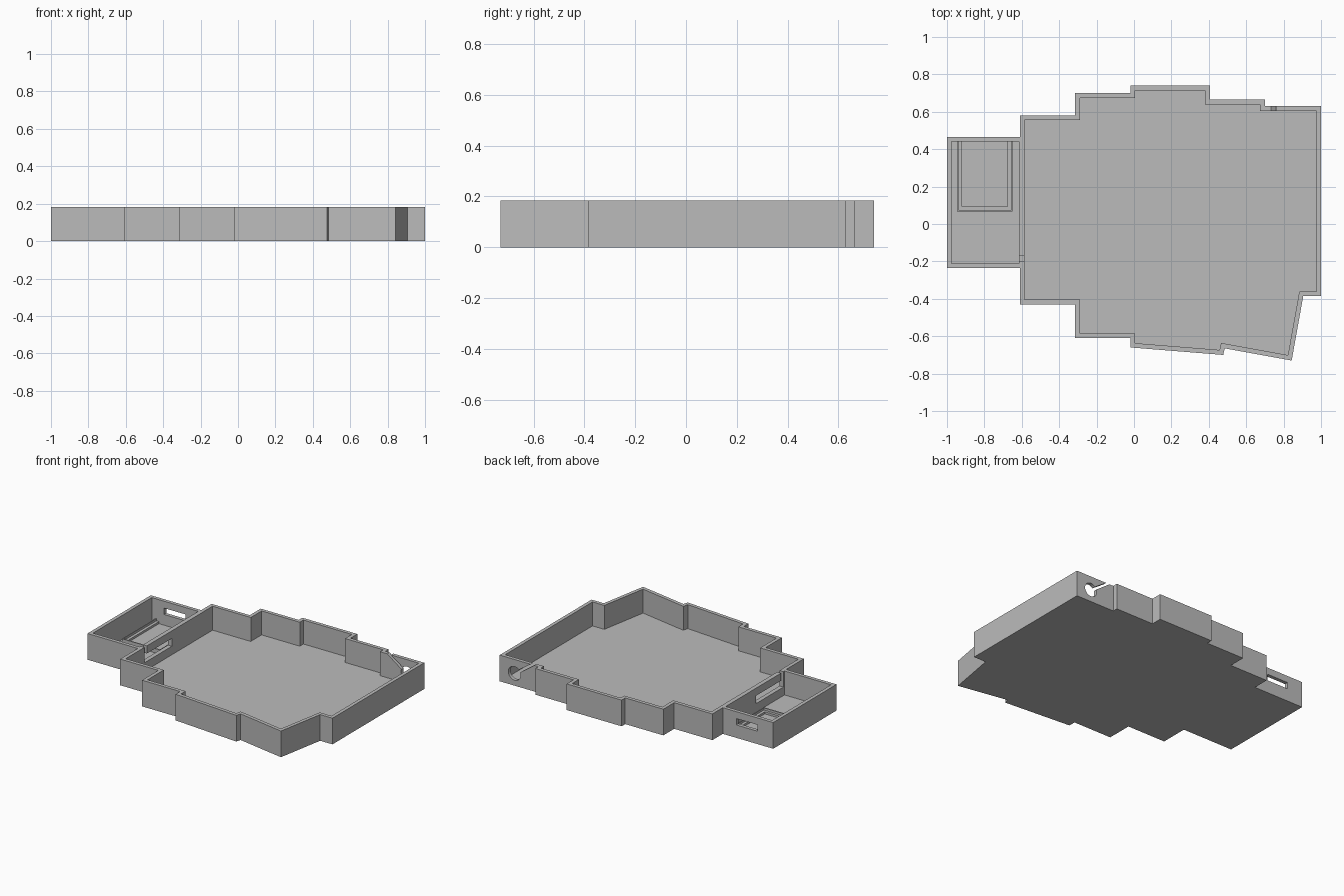
import bpy, bmesh, math
from mathutils import Vector

HEIGHT, FLOOR, WALL = 0.183, 0.0155, 0.025

default = bpy.data.objects.get("Cube")
if default:
    bpy.data.objects.remove(default, do_unlink=True)

grey = bpy.data.materials.new("plain grey")
grey.use_nodes = True
COLOUR = (0.5, 0.5, 0.5, 1)
grey.diffuse_color = COLOUR
grey.node_tree.nodes["Principled BSDF"].inputs["Base Color"].default_value = COLOUR


def prism(name, points, low, high, axis="z"):
    """Extrude a flat outline along an axis, from low to high."""
    place = {"z": lambda a, b, d: (a, b, d),
             "y": lambda a, b, d: (a, d, b),
             "x": lambda a, b, d: (d, a, b)}[axis]
    bm = bmesh.new()
    face = bm.faces.new([bm.verts.new(place(a, b, low)) for a, b in points])
    moved = bmesh.ops.extrude_face_region(bm, geom=[face])["geom"]
    verts = [v for v in moved if isinstance(v, bmesh.types.BMVert)]
    bmesh.ops.translate(bm, verts=verts, vec=Vector(place(0, 0, high - low)))
    bmesh.ops.recalc_face_normals(bm, faces=bm.faces)
    mesh = bpy.data.meshes.new(name)
    bm.to_mesh(mesh)
    bm.free()
    mesh.materials.append(grey)
    obj = bpy.data.objects.new(name, mesh)
    bpy.context.scene.collection.objects.link(obj)
    return obj


def rect(left, right, low, high):
    return [(left, low), (right, low), (right, high), (left, high)]


def inset(points, distance):
    """Mitred inward offset of a clockwise outline."""
    result = []
    pts = [Vector(p) for p in points]
    for i, p in enumerate(pts):
        before = (p - pts[i - 1]).normalized()
        after = (pts[(i + 1) % len(pts)] - p).normalized()
        n1, n2 = Vector((before.y, -before.x)), Vector((after.y, -after.x))
        q = p + (n1 + n2) * distance / (1 + n1.dot(n2))
        result.append((q.x, q.y))
    return result


def cut(target, cutter):
    """Subtract a cutter for good and discard it."""
    mod = target.modifiers.new("cut", "BOOLEAN")
    mod.operation, mod.solver, mod.object = "DIFFERENCE", "EXACT", cutter
    cutter.hide_render = True
    bpy.context.view_layer.update()
    graph = bpy.context.evaluated_depsgraph_get()
    mesh = bpy.data.meshes.new_from_object(target.evaluated_get(graph))
    target.modifiers.clear()
    target.data = mesh
    bpy.data.objects.remove(cutter, do_unlink=True)


# Stepped main outline, clockwise from the back of its -x edge
main = [(-0.61, 0.58), (-0.315, 0.58), (-0.315, 0.70), (-0.02, 0.70),
        (-0.02, 0.74), (0.405, 0.74), (0.405, 0.665), (0.70, 0.665),
        (0.70, 0.63), (1, 0.63), (1, -0.385), (0.905, -0.385),
        (0.843, -0.73), (0.485, -0.665), (0.477, -0.70), (-0.02, -0.66),
        (-0.02, -0.61), (-0.315, -0.61), (-0.315, -0.43), (-0.61, -0.43)]
# The side compartment juts out of that edge
side = [(-0.61, -0.235), (-1, -0.235), (-1, 0.465), (-0.61, 0.465)]

case = prism("case_tray", main + side, 0, HEIGHT)
top = HEIGHT + 0.1

# Main and side compartments
cut(case, prism("main_cavity", inset(main, WALL), FLOOR, top))
cut(case, prism("side_cavity", rect(-0.975, -0.615, -0.21, 0.44), FLOOR, top))

# Port slot in the back wall of the side compartment
cut(case, prism("port_slot", rect(-0.88, -0.715, 0.09, 0.135), 0.42, 0.5, "y"))

# Cable slot through the dividing wall, open to the rim at its front end
cable = [(-0.198, 0.075), (0.105, 0.075), (0.105, 0.13),
         (-0.171, 0.13), (-0.171, top), (-0.198, top)]
cut(case, prism("cable_slot", cable, -0.65, -0.55, "x"))

# Round cable hole in the back wall with a slanted slit up to the rim
circle = [(0.885 + 0.048 * math.cos(math.tau * i / 32),
           0.086 + 0.048 * math.sin(math.tau * i / 32)) for i in range(32)]
cut(case, prism("round_hole", circle, 0.59, 0.645, "y"))
slit = [(0.715, 0.195), (0.742, 0.195), (0.88, 0.1), (0.86, 0.09)]
cut(case, prism("slanted_slit", slit, 0.59, 0.645, "y"))


def cradle(name, outer, inner, front, inner_front, height):
    """U-shaped rim open towards the back wall."""
    mid, back = -0.7975, 0.442
    points = [(mid - outer, back), (mid - outer, front),
              (mid + outer, front), (mid + outer, back),
              (mid + inner, back), (mid + inner, inner_front),
              (mid - inner, inner_front), (mid - inner, back)]
    return prism(name, points, FLOOR - 0.005, height)


# Circuit board cradle: a thin lip around a lower ledge
cradle("cradle_lip", 0.148, 0.142, 0.068, 0.076, 0.045)
cradle("cradle_ledge", 0.142, 0.122, 0.076, 0.094, 0.03)
